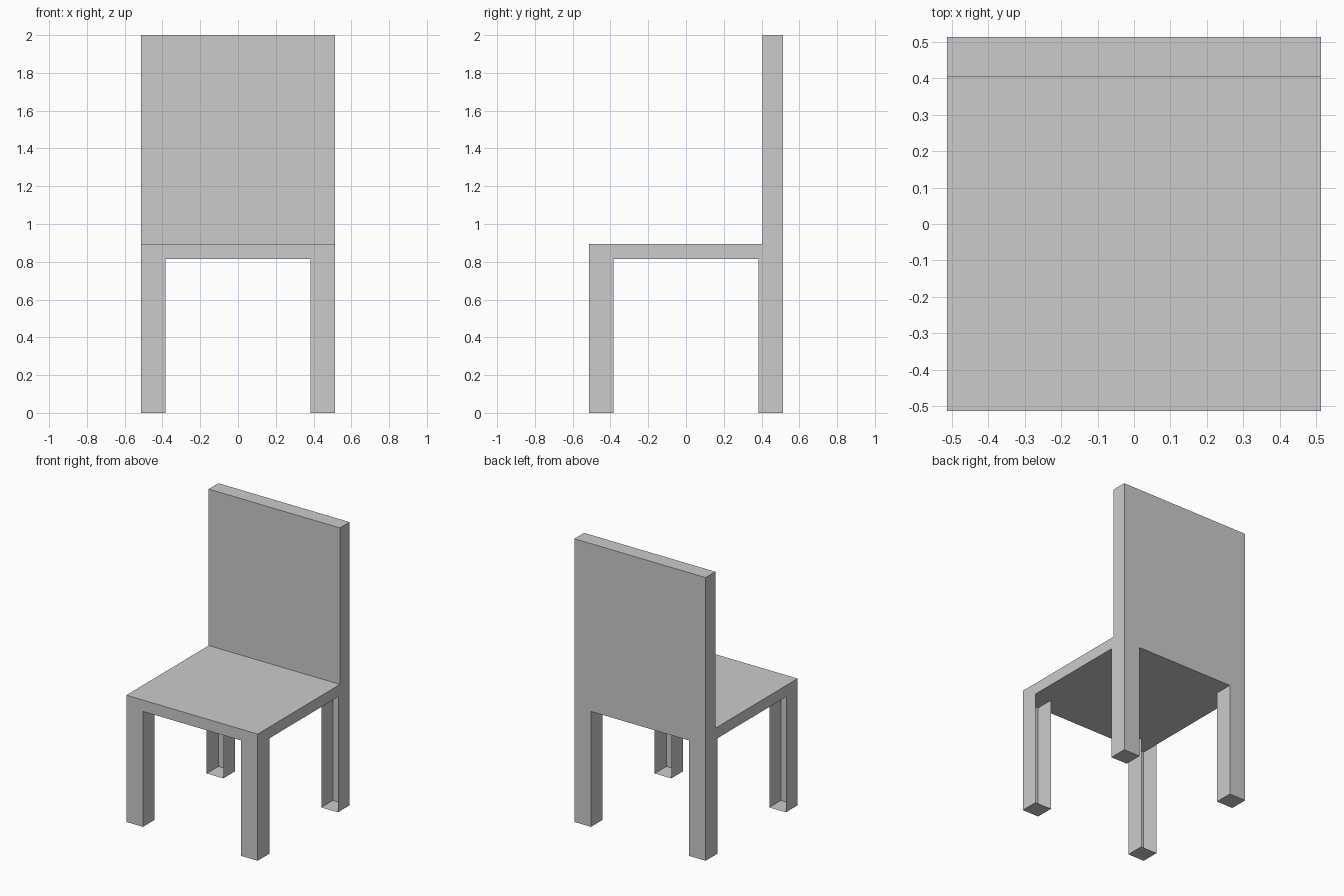
import bpy, bmesh
from mathutils import Vector

if "Cube" in bpy.data.objects:
    bpy.data.objects.remove(bpy.data.objects["Cube"])

HALF = 0.513        # half width and depth
LEG_IN = 0.383      # inner side of legs
SEAT_LOW, SEAT_TOP = 0.815, 0.895
BACK_Y = 0.405      # front of backrest


def add_object(name, bm):
    mesh = bpy.data.meshes.new(name)
    bm.to_mesh(mesh)
    bm.free()
    obj = bpy.data.objects.new(name, mesh)
    bpy.context.collection.objects.link(obj)
    return obj


# Seat and backrest: one L-shaped side profile extruded across the width
profile = [(-HALF, SEAT_LOW), (HALF, SEAT_LOW), (HALF, 2.0),
           (BACK_Y, 2.0), (BACK_Y, SEAT_TOP), (-HALF, SEAT_TOP)]
bm = bmesh.new()
face = bm.faces.new([bm.verts.new((-HALF, y, z)) for y, z in profile])
ext = bmesh.ops.extrude_face_region(bm, geom=[face])
bmesh.ops.translate(bm, vec=(2 * HALF, 0, 0),
                    verts=[v for v in ext["geom"] if isinstance(v, bmesh.types.BMVert)])
bmesh.ops.recalc_face_normals(bm, faces=bm.faces)
add_object("seat_and_backrest", bm)

# Legs: hollow posts, open at the top and on the side facing the middle
bm = bmesh.new()
bmesh.ops.create_cube(bm, size=1)
width, centre = HALF - LEG_IN, (HALF + LEG_IN) / 2
bmesh.ops.scale(bm, vec=(width, width, SEAT_LOW), verts=bm.verts)
bmesh.ops.translate(bm, vec=(centre, -centre, SEAT_LOW / 2), verts=bm.verts)
bm.normal_update()
open_faces = [f for f in bm.faces
              if f.normal.dot(Vector((0, 0, 1))) > 0.9 or f.normal.dot(Vector((0, 1, 0))) > 0.9]
bmesh.ops.delete(bm, geom=open_faces, context='FACES')
legs = add_object("legs", bm)
mirror = legs.modifiers.new("mirror", 'MIRROR')
mirror.use_axis = (True, True, False)
